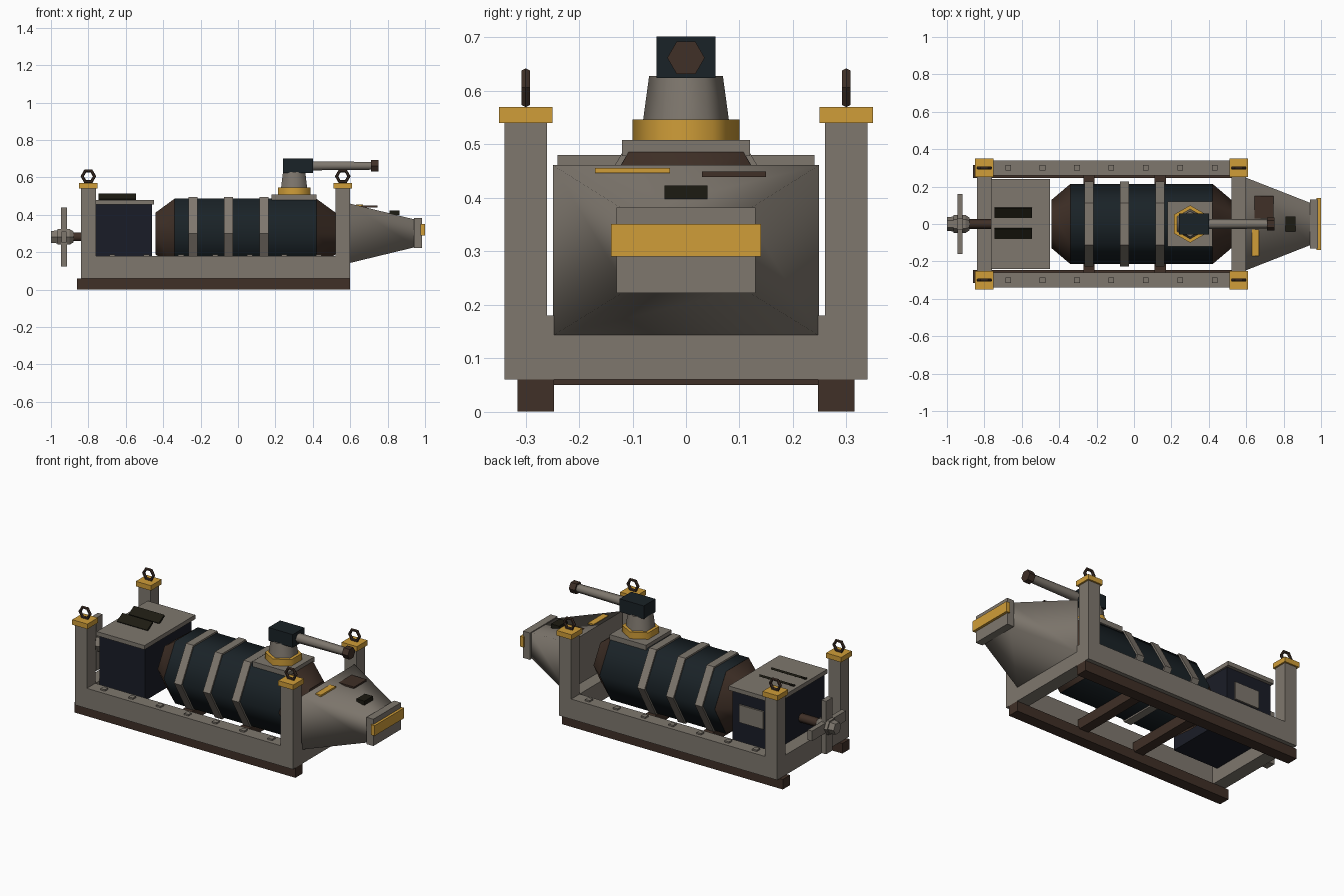
import bpy, bmesh
from math import cos, sin, pi, radians

if "Cube" in bpy.data.objects:
    bpy.data.objects.remove(bpy.data.objects["Cube"])


def material(name, rgb):
    m = bpy.data.materials.new(name)
    m.diffuse_color = (*rgb, 1)
    m.use_nodes = True
    m.node_tree.nodes["Principled BSDF"].inputs["Base Color"].default_value = m.diffuse_color
    return m


GREY = material("warm_grey", (0.21, 0.185, 0.155))
DARK = material("dark_teal", (0.010, 0.016, 0.020))
NAVY = material("dark_navy", (0.010, 0.012, 0.020))
BROWN = material("brown", (0.050, 0.029, 0.020))
GOLD = material("gold", (0.63, 0.34, 0.04))
OLIVE = material("olive_black", (0.012, 0.011, 0.006))


def finish(name, bm, mat):
    bmesh.ops.recalc_face_normals(bm, faces=bm.faces[:])
    me = bpy.data.meshes.new(name)
    bm.to_mesh(me)
    bm.free()
    me.materials.append(mat)
    ob = bpy.data.objects.new(name, me)
    bpy.context.collection.objects.link(ob)
    return ob


def box(name, x, y, z, mat, rot_x=0):
    """Box from (min, max) ranges on each axis."""
    bm = bmesh.new()
    bmesh.ops.create_cube(bm, size=1)
    bmesh.ops.scale(bm, verts=bm.verts, vec=(x[1] - x[0], y[1] - y[0], z[1] - z[0]))
    ob = finish(name, bm, mat)
    ob.location = (sum(x) / 2, sum(y) / 2, sum(z) / 2)
    ob.rotation_euler.x = rot_x
    return ob


def loft(name, rings, mat, smooth=False):
    """Bridge successive rings of points, cap both ends, optionally smooth the sides."""
    bm = bmesh.new()
    loops = [[bm.verts.new(p) for p in ring] for ring in rings]
    n = len(loops[0])
    for a, b in zip(loops, loops[1:]):
        for i in range(n):
            f = bm.faces.new((a[i], a[(i + 1) % n], b[(i + 1) % n], b[i]))
            f.smooth = smooth
    for cap in (loops[0], loops[-1]):
        f = bm.faces.new(cap)
        for e in f.edges:
            e.smooth = False
    return finish(name, bm, mat)


def hex_x(name, cz, profile, mat, smooth=False):
    """Six-sided body along x; profile is (x, radius)."""
    rings = [[(x, r * cos(k * pi / 3), cz + r * sin(k * pi / 3)) for k in range(6)]
             for x, r in profile]
    return loft(name, rings, mat, smooth)


def hex_z(name, cx, profile, mat, smooth=False):
    """Six-sided body along z; profile is (z, radius)."""
    rings = [[(cx + r * sin(k * pi / 3), r * cos(k * pi / 3), z) for k in range(6)]
             for z, r in profile]
    return loft(name, rings, mat, smooth)


def span(s, a, b):
    return (a, b) if s > 0 else (-b, -a)


# Cradle: skids, side beams, bolts, corner posts with caps and lifting rings
for side, s in (("back", 1), ("front", -1)):
    box(f"{side}_skid", (-0.86, 0.60), span(s, 0.247, 0.315), (0, 0.06), BROWN)
    box(f"{side}_beam", (-0.84, 0.60), span(s, 0.26, 0.34), (0.06, 0.18), GREY)
    for i in range(7):
        x = -0.673 + 0.184 * i
        box(f"{side}_bolt_{i}", (x - 0.015, x + 0.015), span(s, 0.285, 0.315),
            (0.175, 0.189), GREY)
    for end, x in (("left", -0.80), ("right", 0.56)):
        box(f"{side}_{end}_post", (x - 0.04, x + 0.04), span(s, 0.26, 0.34), (0.17, 0.545), GREY)
        box(f"{side}_{end}_cap", (x - 0.05, x + 0.05), span(s, 0.25, 0.35), (0.54, 0.57), GOLD)
        bpy.ops.mesh.primitive_torus_add(
            major_segments=6, minor_segments=6, major_radius=0.033, minor_radius=0.009,
            location=(x, s * 0.30, 0.606), rotation=(pi / 2, 0, 0))
        ring = bpy.context.object
        ring.name = f"{side}_{end}_lifting_ring"
        ring.data.materials.append(BROWN)

# Cross members
for end, x in (("left", -0.80), ("right", 0.56)):
    box(f"{end}_end_beam", (x - 0.04, x + 0.04), (-0.26, 0.26), (0.06, 0.18), GREY)
for i, x in enumerate((-0.24, 0.14)):
    box(f"cross_bearer_{i}", (x - 0.03, x + 0.03), (-0.262, 0.262), (0.05, 0.11), BROWN)

# Tank with tapered ends and straps
TZ = 0.30
hex_x("tank_body", TZ, [(-0.34, 0.215), (0.42, 0.215)], DARK, True)
hex_x("tank_left_end", TZ, [(-0.44, 0.13), (-0.34, 0.2145)], BROWN, True)
hex_x("tank_right_end", TZ, [(0.42, 0.2145), (0.52, 0.13)], BROWN, True)
for i, x in enumerate((-0.24, -0.05, 0.14)):
    hex_x(f"tank_strap_{i}", TZ, [(x - 0.024, 0.226), (x + 0.024, 0.226)], GREY)

# Engine housing with lid, louvres and back panel
box("engine_housing", (-0.76, -0.46), (-0.22, 0.22), (0.14, 0.46), NAVY)
box("engine_lid", (-0.765, -0.45), (-0.24, 0.24), (0.455, 0.48), GREY)
for i, y in enumerate((0.06, -0.05)):
    box(f"lid_louvre_{i}", (-0.745, -0.545), (y - 0.03, y + 0.03), (0.489, 0.501),
        OLIVE, radians(30))
box("housing_back_panel", (-0.67, -0.51), (0.215, 0.23), (0.275, 0.38), GREY)

# Fan on the left end
FZ = 0.282
hex_x("fan_shaft", FZ, [(-0.89, 0.026), (-0.75, 0.026)], BROWN, True)
hex_x("fan_hub", FZ, [(-1.0, 0.036), (-0.965, 0.04), (-0.965, 0.048), (-0.90, 0.048),
                      (-0.88, 0.034)], GREY)
box("fan_blade_vertical", (-0.946, -0.915), (-0.03, 0.03), (FZ - 0.158, FZ + 0.158), GREY)
box("fan_blade_horizontal", (-0.945, -0.916), (-0.16, 0.16), (FZ - 0.03, FZ + 0.03), GREY)

# Swivel nozzle on top of the tank
box("turret_plate", (0.18, 0.42), (-0.12, 0.12), (0.478, 0.508), GREY)
hex_z("turret_collar", 0.30, [(0.505, 0.10), (0.547, 0.10)], GOLD, True)
hex_z("turret_neck", 0.30, [(0.54, 0.081), (0.628, 0.069)], GREY, True)
box("turret_head", (0.24, 0.40), (-0.055, 0.055), (0.624, 0.702), DARK)
hex_x("turret_barrel", 0.662, [(0.39, 0.028), (0.72, 0.024)], GREY, True)
hex_x("barrel_tip", 0.662, [(0.71, 0.035), (0.75, 0.035)], BROWN)


# Tapered outlet hood on the right end
def rect(x, y, z0, z1):
    return [(x, -y, z0), (x, y, z0), (x, y, z1), (x, -y, z1)]


loft("outlet_hood", [rect(0.595, 0.249, 0.142, 0.461), rect(0.95, 0.11, 0.228, 0.374)], GREY, True)
box("outlet_rim", (0.94, 0.985), (-0.13, 0.13), (0.222, 0.382), GREY)
box("outlet_slot", (0.975, 1.0), (-0.14, 0.14), (0.29, 0.351), GOLD)
box("hood_brown_plate", (0.645, 0.745), (0.03, 0.15), (0.439, 0.449), BROWN)
box("hood_gold_strip", (0.63, 0.667), (-0.17, -0.03), (0.446, 0.456), GOLD)
box("hood_dark_block", (0.81, 0.863), (-0.04, 0.04), (0.398, 0.423), OLIVE)
